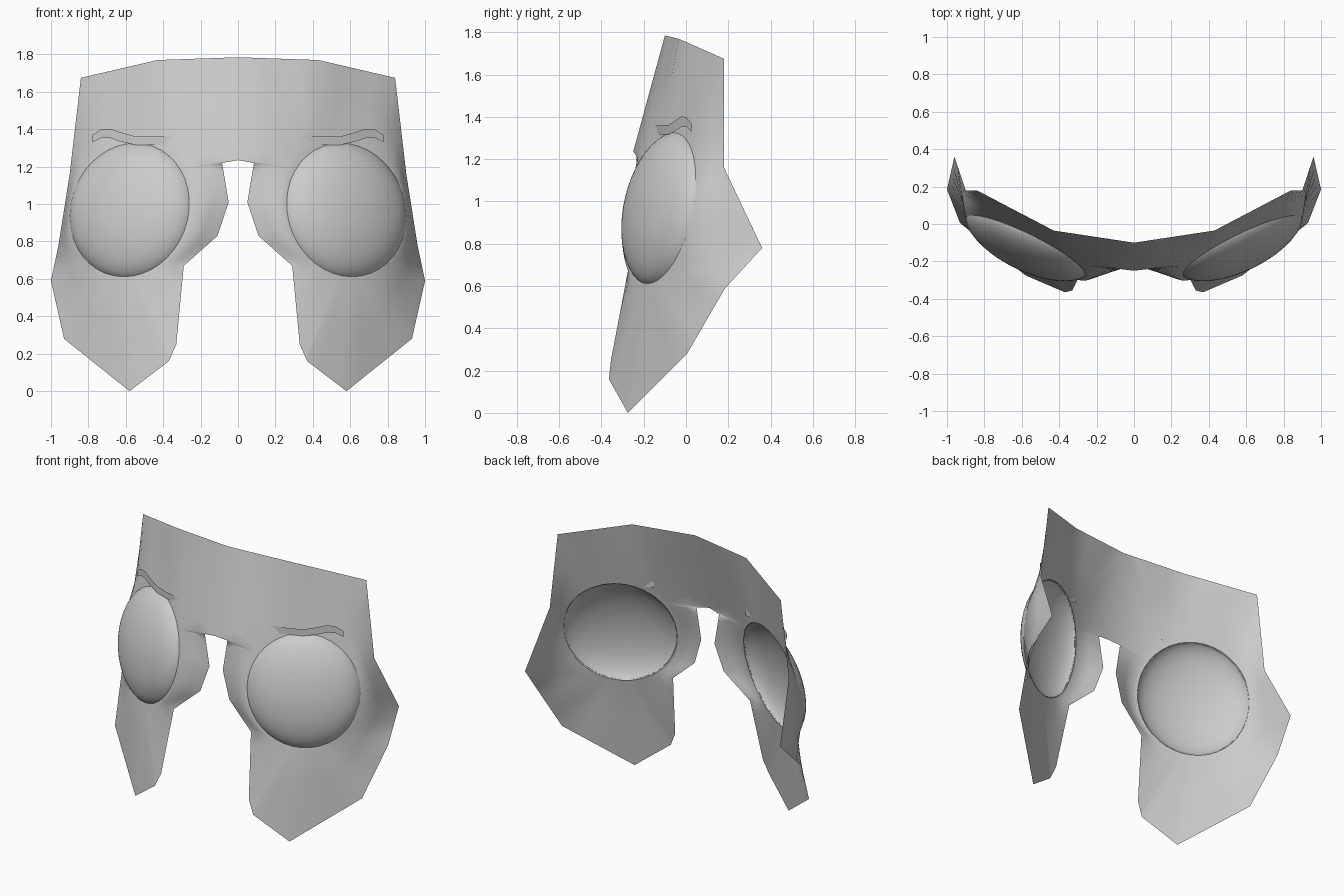
import bpy, bmesh, math
from mathutils import Vector, Matrix

if "Cube" in bpy.data.objects:
    bpy.data.objects.remove(bpy.data.objects["Cube"])

# Eye frame: centre, outward turn and backward tilt
EYE = Vector((0.565, -0.09, 0.962))
ROT = Matrix.Rotation(math.radians(26), 4, 'Z') @ Matrix.Rotation(math.radians(-11), 4, 'X')
FRAME = Matrix.Translation(EYE) @ ROT
RAD, RAD_Z, DEPTH = 0.365, 0.375, 0.148
CUT = 0.035                                  # rim sits this far in front of the centre
RIM = math.sqrt(1 - (CUT / DEPTH) ** 2)


def finish(bm, name, angle=60):
    me = bpy.data.meshes.new(name)
    bm.to_mesh(me)
    bm.free()
    ob = bpy.data.objects.new(name, me)
    bpy.context.collection.objects.link(ob)
    m = ob.modifiers.new("mirror", 'MIRROR')
    m.use_clip = True
    m.merge_threshold = 0.001
    bpy.ops.object.select_all(action='DESELECT')
    ob.select_set(True)
    bpy.context.view_layer.objects.active = ob
    bpy.ops.object.shade_smooth_by_angle(angle=math.radians(angle))
    return ob


def rim_point(deg, scale):
    t = math.radians(deg)
    return FRAME @ Vector((RAD * RIM * scale * math.cos(t), -CUT, RAD_Z * RIM * scale * math.sin(t)))


# Face sheet outline: x, y, z, then angle and scale of the matching eye-socket point
outline = [(0, -.25, 1.235, 143, 1.1), (0, -.10, 1.785, 138, 1.12), (.43, -.035, 1.77, 108, 1.25),
           (.84, .18, 1.675, 62, 1.08), (.90, .18, 1.16, 25, 1.0), (.96, .36, .78, -15, 1.0),
           (1.0, .185, .59, -60, 1.02), (.93, .005, .28, -78, 1.03), (.58, -.275, 0, -90, 1.03),
           (.37, -.365, .16, -100, 1.03), (.33, -.355, .25, -107, 1.04), (.29, -.275, .67, -128, 1.05),
           (.11, -.25, .83, -155, 1.08), (.05, -.235, 1.01, -187, 1.1), (.085, -.235, 1.22, -213, 1.1)]
SUB = 4
closed = outline + [(0, -.25, 1.235, -217, 1.1)]
bm = bmesh.new()
rings = [[], [], [], []]
for a, b in zip(closed, closed[1:]):
    for k in range(SUB):
        x, y, z, deg, sc = (p + (q - p) * k / SUB for p, q in zip(a, b))
        edge, socket = Vector((x, y, z)), rim_point(deg, sc)
        pts = (edge, edge.lerp(socket, 0.5), socket, rim_point(deg, 0.995))
        for ring, p in zip(rings, pts):
            ring.append(bm.verts.new(p))
n = len(rings[0])
for r0, r1 in zip(rings, rings[1:]):
    for i in range(n):
        j = (i + 1) % n
        bm.faces.new((r0[i], r0[j], r1[j], r1[i]))
bmesh.ops.remove_doubles(bm, verts=bm.verts, dist=0.0005)
bmesh.ops.recalc_face_normals(bm, faces=bm.faces)
if sum(f.normal.y for f in bm.faces) > 0:
    bmesh.ops.reverse_faces(bm, faces=bm.faces)
finish(bm, "face_sheet")

# Eye domes: front caps of flattened spheres
bm = bmesh.new()
bmesh.ops.create_uvsphere(bm, u_segments=40, v_segments=32, radius=1,
                          matrix=Matrix.Rotation(math.pi / 2, 4, 'X'))
bmesh.ops.delete(bm, geom=[v for v in bm.verts if v.co.y > -0.15], context='VERTS')
bm.transform(FRAME @ Matrix.Diagonal((RAD, DEPTH, RAD_Z, 1)))
finish(bm, "eye_dome")

# Eyebrow ribbons: (x, y, bottom z, top z)
brow = [(.345, -.145, 1.315, 1.36), (.45, -.115, 1.315, 1.36), (.55, -.08, 1.317, 1.362),
        (.63, -.045, 1.335, 1.385), (.68, -.02, 1.352, 1.402), (.73, .005, 1.354, 1.4),
        (.778, .028, 1.33, 1.37)]
bm = bmesh.new()
cols = [[bm.verts.new((x, y - .003, z)) for z in (lo, hi)] for x, y, lo, hi in brow]
for a, b in zip(cols, cols[1:]):
    bm.faces.new((a[0], b[0], b[1], a[1]))
finish(bm, "eyebrow")
